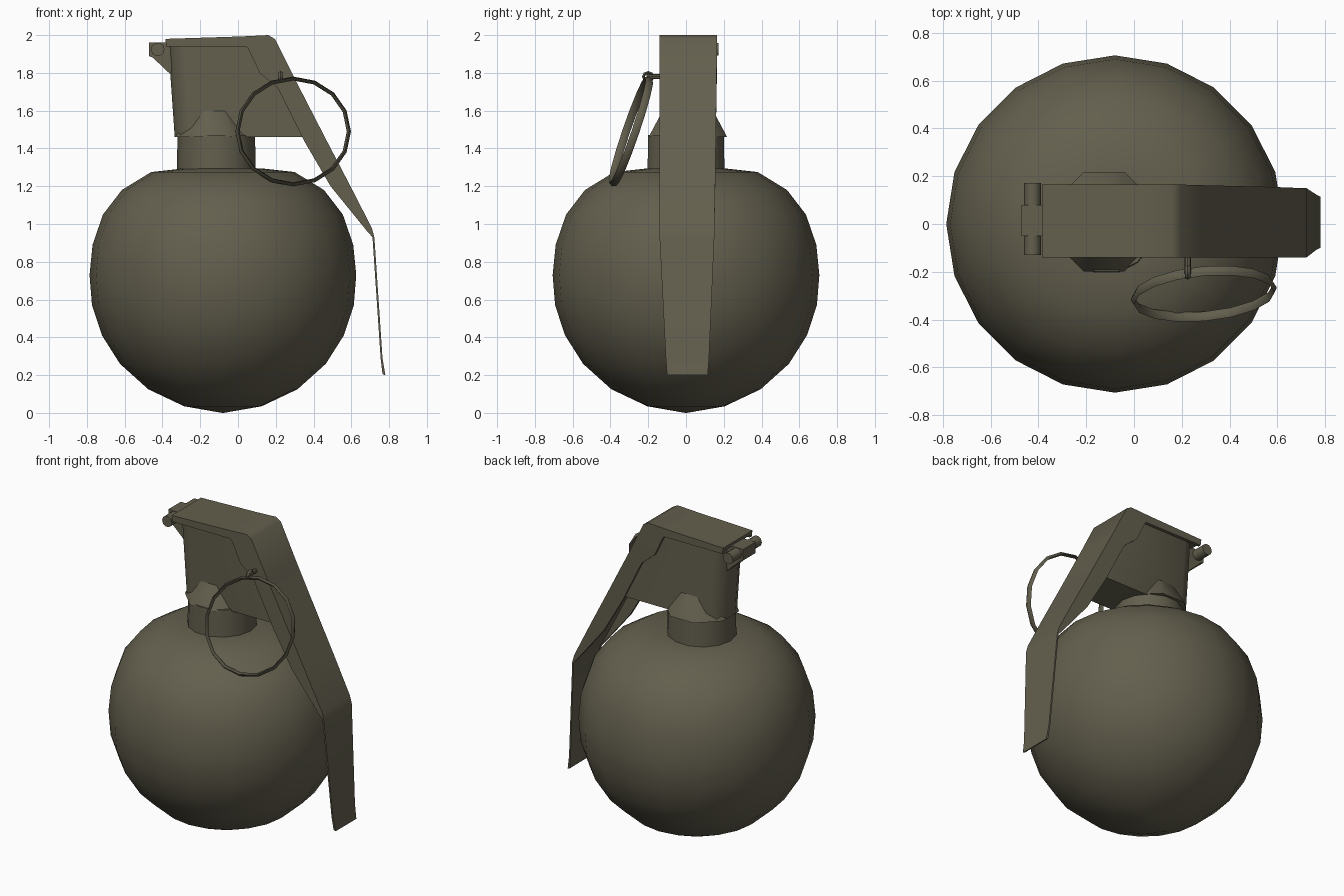
import bpy, bmesh, math
from mathutils import Vector

if "Cube" in bpy.data.objects:
    bpy.data.objects.remove(bpy.data.objects["Cube"])

olive = bpy.data.materials.new("olive_drab")
olive.diffuse_color = (0.125, 0.115, 0.076, 1)
olive.use_nodes = True
olive.node_tree.nodes["Principled BSDF"].inputs["Base Color"].default_value = olive.diffuse_color


def make(name, verts, faces, angle=40):
    me = bpy.data.meshes.new(name)
    me.from_pydata([tuple(v) for v in verts], [], faces)
    bm = bmesh.new()
    bm.from_mesh(me)
    bmesh.ops.recalc_face_normals(bm, faces=bm.faces)
    bm.to_mesh(me)
    bm.free()
    me.materials.append(olive)
    ob = bpy.data.objects.new(name, me)
    bpy.context.collection.objects.link(ob)
    bpy.ops.object.select_all(action='DESELECT')
    ob.select_set(True)
    bpy.context.view_layer.objects.active = ob
    bpy.ops.object.shade_smooth_by_angle(angle=math.radians(angle))
    return ob


def loft(name, rings, closed=False, angle=40):
    """Skin equal-length vertex rings; cap the ends or close the loop."""
    n, m = len(rings[0]), len(rings)
    verts = [v for r in rings for v in r]
    faces = []
    for i in range(m if closed else m - 1):
        a, b = i * n, (i + 1) % m * n
        for j in range(n):
            k = (j + 1) % n
            faces.append((a + j, a + k, b + k, b + j))
    if not closed:
        faces += [tuple(range(n)), tuple(range((m - 1) * n, m * n))]
    return make(name, verts, faces, angle)


def lathe(name, cx, cy, profile, n, angle=40, phase=0.0):
    ang = [2 * math.pi * (j + phase) / n for j in range(n)]
    return loft(name, [[(cx + r * math.cos(a), cy + r * math.sin(a), z) for a in ang]
                       for r, z in profile], angle=angle)


def rod(name, x, z, r, y0, y1, n=10):
    ang = [2 * math.pi * j / n for j in range(n)]
    return loft(name, [[(x + r * math.cos(a), y, z + r * math.sin(a)) for a in ang]
                       for y in (y0, y1)])


# round body
lathe("body", -0.08, 0, [(0.004, 0.0), (0.205, 0.035), (0.395, 0.125), (0.545, 0.26),
      (0.64, 0.41), (0.693, 0.57), (0.706, 0.73), (0.69, 0.89), (0.635, 1.05),
      (0.535, 1.18), (0.38, 1.275), (0.2, 1.295)], 20, 50)

# neck and flared collar
lathe("neck", -0.115, 0, [(0.21, 1.24), (0.205, 1.47)], 14)
lathe("collar", -0.125, 0.01, [(0.225, 1.46), (0.11, 1.66)], 8, 50, 0.5)

# fuze head with rounded back
prof = [(-0.37, 1.96), (-0.335, 1.46), (0.34, 1.46), (0.42, 1.42), (0.24, 1.76), (0.12, 1.96)]
head_rings = []
for y, inset in ((-0.125, 0.09), (-0.095, 0.03), (-0.03, 0), (0.05, 0), (0.115, 0.03), (0.145, 0.09)):
    head_rings.append([(x + (inset if i < 2 else 0), y, z) for i, (x, z) in enumerate(prof)])
loft("fuze_head", head_rings)

# safety lever: tapering channel, outer x,z / flange edge x,z / y range
stations = [(-0.385, 1.98, -0.38, 1.94, -0.14, 0.165), (0.02, 1.993, 0.04, 1.94, -0.14, 0.165),
            (0.16, 2.0, 0.05, 1.935, -0.14, 0.165), (0.195, 1.98, 0.115, 1.80, -0.14, 0.165),
            (0.30, 1.77, 0.21, 1.72, -0.14, 0.162), (0.47, 1.44, 0.35, 1.44, -0.14, 0.158),
            (0.585, 1.22, 0.49, 1.20, -0.14, 0.155), (0.708, 0.98, 0.685, 0.96, -0.14, 0.15),
            (0.722, 0.93, 0.712, 0.93, -0.14, 0.15), (0.765, 0.29, 0.755, 0.29, -0.107, 0.122),
            (0.78, 0.2, 0.765, 0.205, -0.10, 0.115)]
rings = []
for xo, zo, xi, zi, y0, y1 in stations:
    o, e = Vector((xo, 0, zo)), Vector((xi, 0, zi))
    w = o.lerp(e, min(0.8, 0.025 / (e - o).length))
    t = 0.02
    rings.append([p + Vector((0, y, 0)) for p, y in
                  ((o, y0), (e, y0), (e, y0 + t), (w, y0 + t),
                   (w, y1 - t), (e, y1 - t), (e, y1), (o, y1))])
loft("safety_lever", rings, angle=35)

# hinge pin, lever knuckle and bracket
rod("hinge_pin", -0.425, 1.925, 0.036, -0.13, 0.172)
hinge = [(-0.472, 1.962), (-0.472, 1.89), (-0.45, 1.88), (-0.355, 1.79), (-0.34, 1.962)]
loft("hinge_bracket", [[(x, y, z) for x, z in hinge] for y in (-0.05, 0.08)], angle=30)

# pull pin with small eye
rod("pull_pin", 0.225, 1.78, 0.013, -0.21, 0.15, 8)


def ring(name, c, u, v, w, tu, tw, n):
    """Band ring: axes u, v, band direction w, radial and axial half sizes."""
    c, u, v, w = map(Vector, (c, u, v, w))
    out = []
    for j in range(n):
        d = u * math.cos(2 * math.pi * j / n) + v * math.sin(2 * math.pi * j / n)
        r = d.normalized()
        out.append([c + d + r * tu, c + d + w * tw, c + d - r * tu, c + d - w * tw])
    return loft(name, out, closed=True, angle=60)


ring("pin_eye", (0.225, -0.2, 1.78), (0, 0.025, 0), (0, 0, 0.022), (1, 0, 0), 0.008, 0.012, 8)

# pull ring, hanging outward
u, v = Vector((0.295, 0.025, 0.0)), Vector((0.0, 0.095, 0.28))
ring("pull_ring", (0.292, -0.292, 1.49), u, v, u.cross(v).normalized(), 0.011, 0.021, 16)
